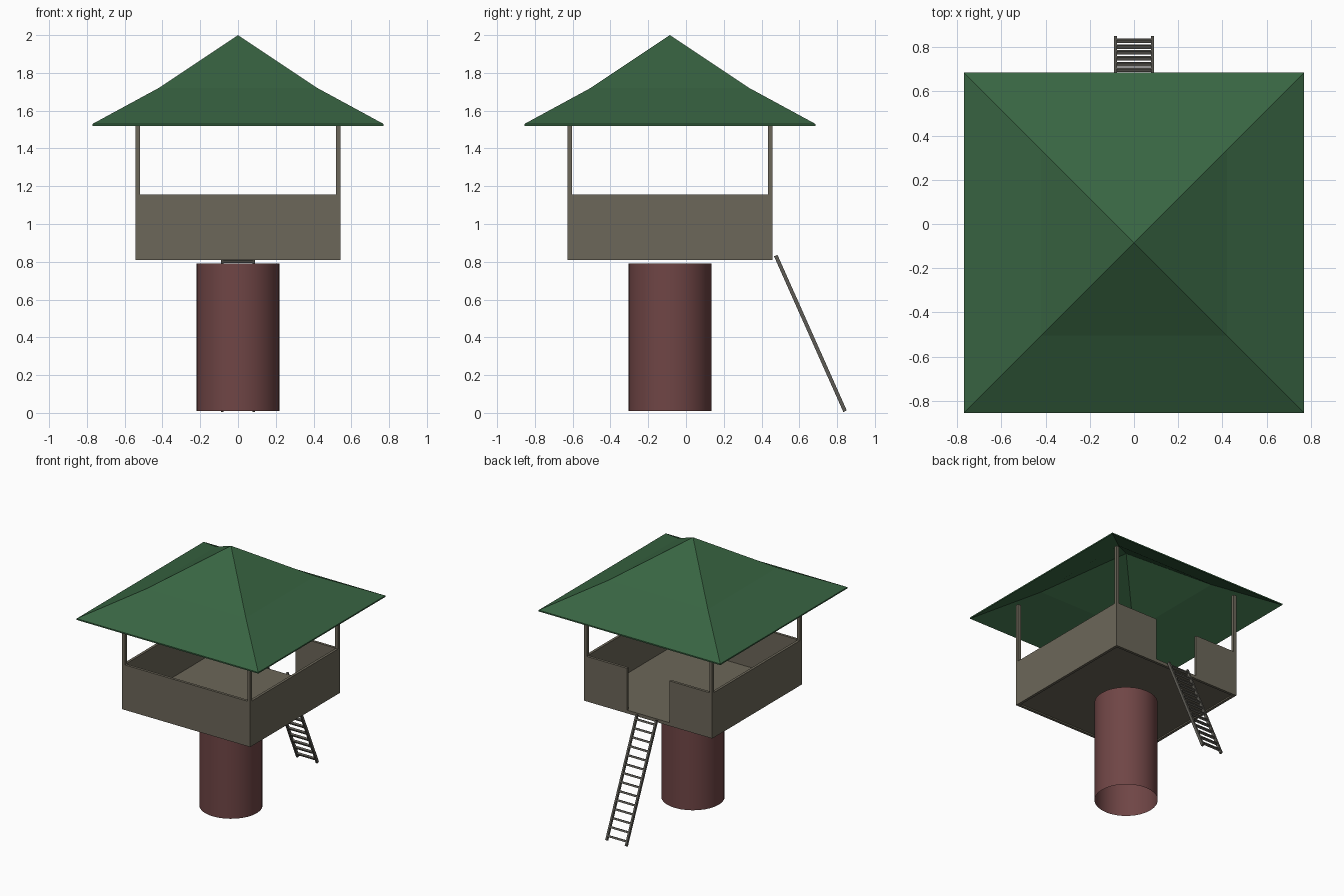
import bpy, bmesh, math
from mathutils import Vector

if "Cube" in bpy.data.objects:
    bpy.data.objects.remove(bpy.data.objects["Cube"])

CY = -0.085          # centre of the tower in y
HALF = 0.543         # half width of the cabin
T = 0.02             # wall thickness
Z0, Z1 = 0.81, 1.155  # wall bottom and top


def material(name, rgb):
    m = bpy.data.materials.new(name)
    m.diffuse_color = (*rgb, 1)
    m.use_nodes = True
    m.node_tree.nodes["Principled BSDF"].inputs["Base Color"].default_value = m.diffuse_color
    return m


WOOD = material("wood", (0.15, 0.135, 0.10))
DARK = material("dark_wood", (0.11, 0.105, 0.09))
GREEN = material("roof_green", (0.04, 0.13, 0.055))
RED = material("trunk_red", (0.16, 0.06, 0.06))


def add(name, bm, mat):
    bmesh.ops.recalc_face_normals(bm, faces=bm.faces)
    me = bpy.data.meshes.new(name)
    bm.to_mesh(me)
    bm.free()
    ob = bpy.data.objects.new(name, me)
    bpy.context.collection.objects.link(ob)
    me.materials.append(mat)
    return ob


def box(name, lo, hi, mat, rot_x=0.0):
    lo, hi = Vector(lo), Vector(hi)
    bm = bmesh.new()
    bmesh.ops.create_cube(bm, size=1)
    bmesh.ops.scale(bm, vec=hi - lo, verts=bm.verts)
    ob = add(name, bm, mat)
    ob.location = (lo + hi) / 2
    ob.rotation_euler.x = rot_x
    return ob


# Trunk: open tube
bm = bmesh.new()
bmesh.ops.create_cone(bm, cap_ends=False, segments=32,
                      radius1=0.22, radius2=0.22, depth=0.78)
trunk = add("trunk", bm, RED)
trunk.location = (0, CY, 0.40)
for p in trunk.data.polygons:
    p.use_smooth = True

# Floor
I = HALF - T
box("floor", (-I, CY - I, 0.82), (I, CY + I, 0.835), WOOD)
box("door_sill", (-0.18, CY + I, Z0), (0.18, CY + HALF, 0.835), WOOD)

# Walls, with a doorway in the back
box("front_wall", (-HALF, CY - HALF, Z0), (HALF, CY - I, Z1), WOOD)
for s, side in ((-1, "left"), (1, "right")):
    xa, xb = sorted((s * I, s * HALF))
    box(side + "_wall", (xa, CY - I, Z0), (xb, CY + I, Z1), WOOD)
    xa, xb = sorted((s * 0.18, s * HALF))
    box(side + "_back_wall", (xa, CY + I, Z0), (xb, CY + HALF, Z1), WOOD)

    # Corner posts
    for t, end in ((-1, "front"), (1, "back")):
        w = 0.024
        xa, xb = sorted((s * HALF, s * (HALF - w)))
        ya, yb = sorted((CY + t * HALF, CY + t * (HALF - w)))
        box(f"{end}_{side}_post", (xa, ya, Z1), (xb, yb, 1.61), WOOD)

# Roof: thin four-sided shell with flared eaves
outer = [(0.42, 1.72), (0.77, 1.53), (0.77, 1.52), (0.42, 1.708)]
bm = bmesh.new()
rings = [[bm.verts.new((sx * r, CY + sy * r, z))
          for sx, sy in ((-1, -1), (1, -1), (1, 1), (-1, 1))] for r, z in outer]
tip, inner_tip = bm.verts.new((0, CY, 2.0)), bm.verts.new((0, CY, 1.988))
for i in range(4):
    j = (i + 1) % 4
    bm.faces.new((rings[0][i], rings[0][j], tip))
    bm.faces.new((rings[-1][j], rings[-1][i], inner_tip))
    for a, b in zip(rings, rings[1:]):
        bm.faces.new((a[i], b[i], b[j], a[j]))
add("roof", bm, GREEN)

# Ladder: two leaning rails and rungs
top, foot = Vector((0, 0.475, 0.833)), Vector((0, 0.842, 0.009))
d = foot - top
angle = math.atan2(d.y, -d.z)
mid = (top + foot) / 2
L = d.length
for s, side in ((-1, "left"), (1, "right")):
    c = mid + Vector((s * 0.083, 0, 0))
    h = Vector((0.007, 0.010, L / 2))
    box(side + "_ladder_rail", c - h, c + h, DARK, angle)
N = 14
for k in range(N):
    c = top + d * ((k + 0.5) / N)
    h = Vector((0.078, 0.008, 0.007))
    box(f"ladder_rung_{k + 1}", c - h, c + h, DARK, angle)
